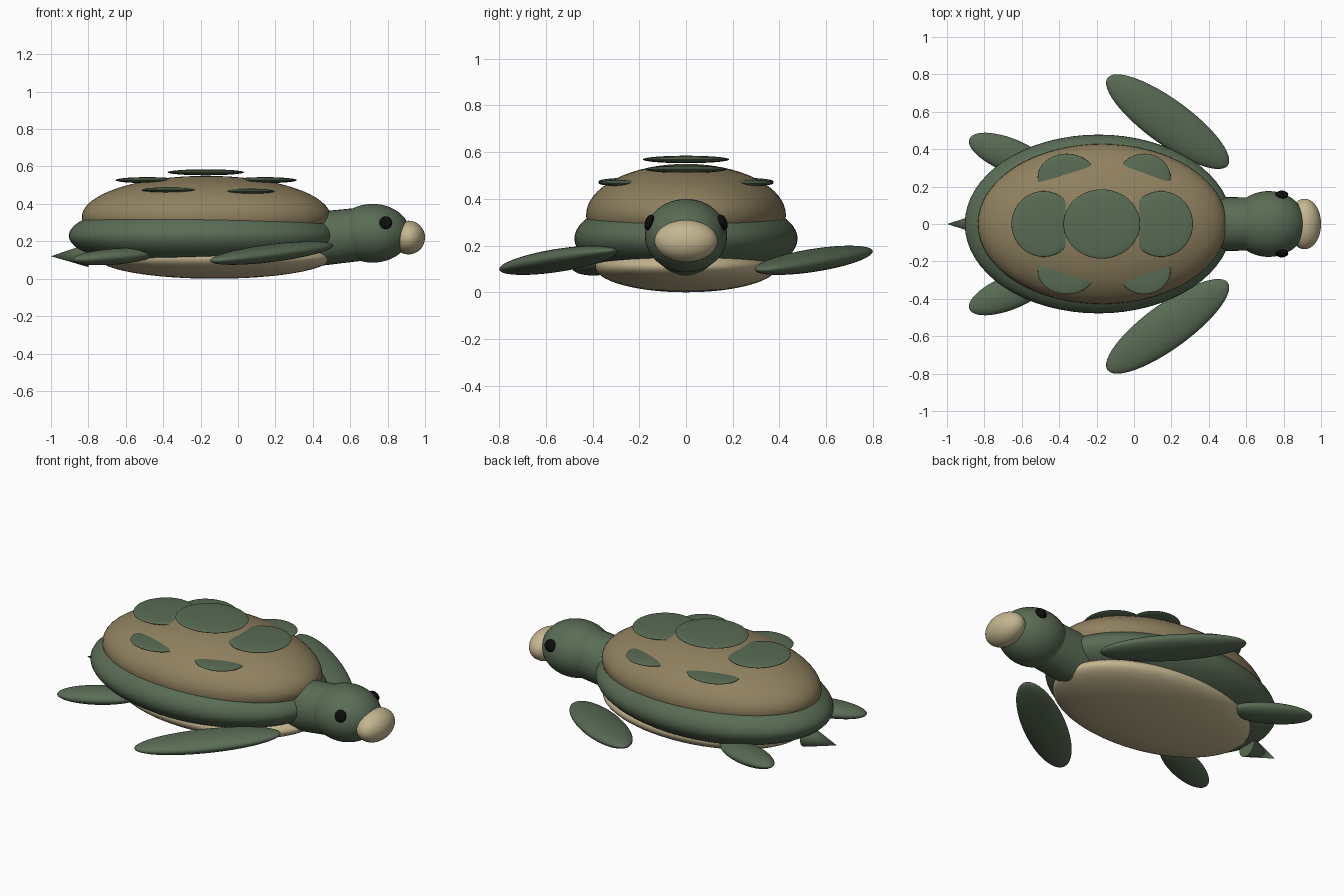
import bpy
import math
from mathutils import Vector

if "Cube" in bpy.data.objects:
    bpy.data.objects.remove(bpy.data.objects["Cube"])


def material(name, rgb):
    m = bpy.data.materials.new(name)
    m.diffuse_color = (*rgb, 1.0)
    m.use_nodes = True
    m.node_tree.nodes["Principled BSDF"].inputs["Base Color"].default_value = m.diffuse_color
    return m


GREEN = material("sea_green", (0.10, 0.15, 0.09))
BROWN = material("shell_brown", (0.28, 0.22, 0.115))
CREAM = material("cream", (0.56, 0.47, 0.28))
BLACK = material("black", (0.004, 0.004, 0.004))


def finish(name, mat):
    obj = bpy.context.object
    obj.name = name
    obj.data.materials.append(mat)
    bpy.ops.object.shade_smooth_by_angle(angle=math.radians(40))
    return obj


def ellipsoid(name, mat, center, radii, rot=(0, 0, 0), seg=48):
    bpy.ops.mesh.primitive_uv_sphere_add(segments=seg, ring_count=seg // 2, radius=1, location=center,
                                         rotation=[math.radians(a) for a in rot])
    bpy.context.object.scale = radii
    return finish(name, mat)


def cone_between(name, mat, start, end, r1, r2, sides=32):
    start, end = Vector(start), Vector(end)
    axis = end - start
    bpy.ops.mesh.primitive_cone_add(vertices=sides, radius1=r1, radius2=r2, depth=axis.length,
                                    location=(start + end) / 2,
                                    rotation=axis.to_track_quat('Z', 'Y').to_euler())
    return finish(name, mat)


# Body rim, domed shell and belly plate
ellipsoid("body", GREEN, (-0.19, 0, 0.23), (0.715, 0.478, 0.19), seg=64)
ellipsoid("shell_dome", BROWN, (-0.17, 0, 0.33), (0.665, 0.428, 0.22), seg=64)
ellipsoid("belly", CREAM, (-0.125, 0, 0.11), (0.62, 0.39, 0.11), seg=64)

# Shell plates along the spine
ellipsoid("top_plate", GREEN, (-0.172, 0, 0.569), (0.205, 0.185, 0.016))
for label, s in (("rear", -1), ("front", 1)):
    ellipsoid(f"{label}_spine_plate", GREEN, (-0.17 + s * 0.315, 0, 0.527), (0.17, 0.176, 0.016))

# Neck, head, beak and tail
cone_between("neck", GREEN, (0.40, 0, 0.21), (0.64, 0, 0.236), 0.145, 0.142)
ellipsoid("head", GREEN, (0.72, 0, 0.243), (0.20, 0.176, 0.157))
ellipsoid("beak", CREAM, (0.912, 0, 0.22), (0.088, 0.135, 0.09))
cone_between("tail", GREEN, (-0.80, 0, 0.125), (-1.0, 0, 0.12), 0.063, 0.0, sides=24)

# Paired parts
for side, s in (("right", -1), ("left", 1)):
    ellipsoid(f"{side}_eye", BLACK, (0.79, s * 0.157, 0.299), (0.035, 0.019, 0.035), (s * 20, 0, 0), seg=24)
    ellipsoid(f"{side}_rear_side_plate", GREEN, (-0.36, s * 0.25, 0.475), (0.155, 0.126, 0.015))
    ellipsoid(f"{side}_front_side_plate", GREEN, (0.055, s * 0.25, 0.468), (0.14, 0.126, 0.015))
    # flippers share one sideways lean, so their pitch flips with the side
    ellipsoid(f"{side}_front_flipper", GREEN, (0.18, s * 0.547, 0.137), (0.40, 0.12, 0.047), (0, s * 6, -s * 36))
    ellipsoid(f"{side}_rear_flipper", GREEN, (-0.663, s * 0.367, 0.118), (0.235, 0.09, 0.043), (0, s * 4, -s * 22))
